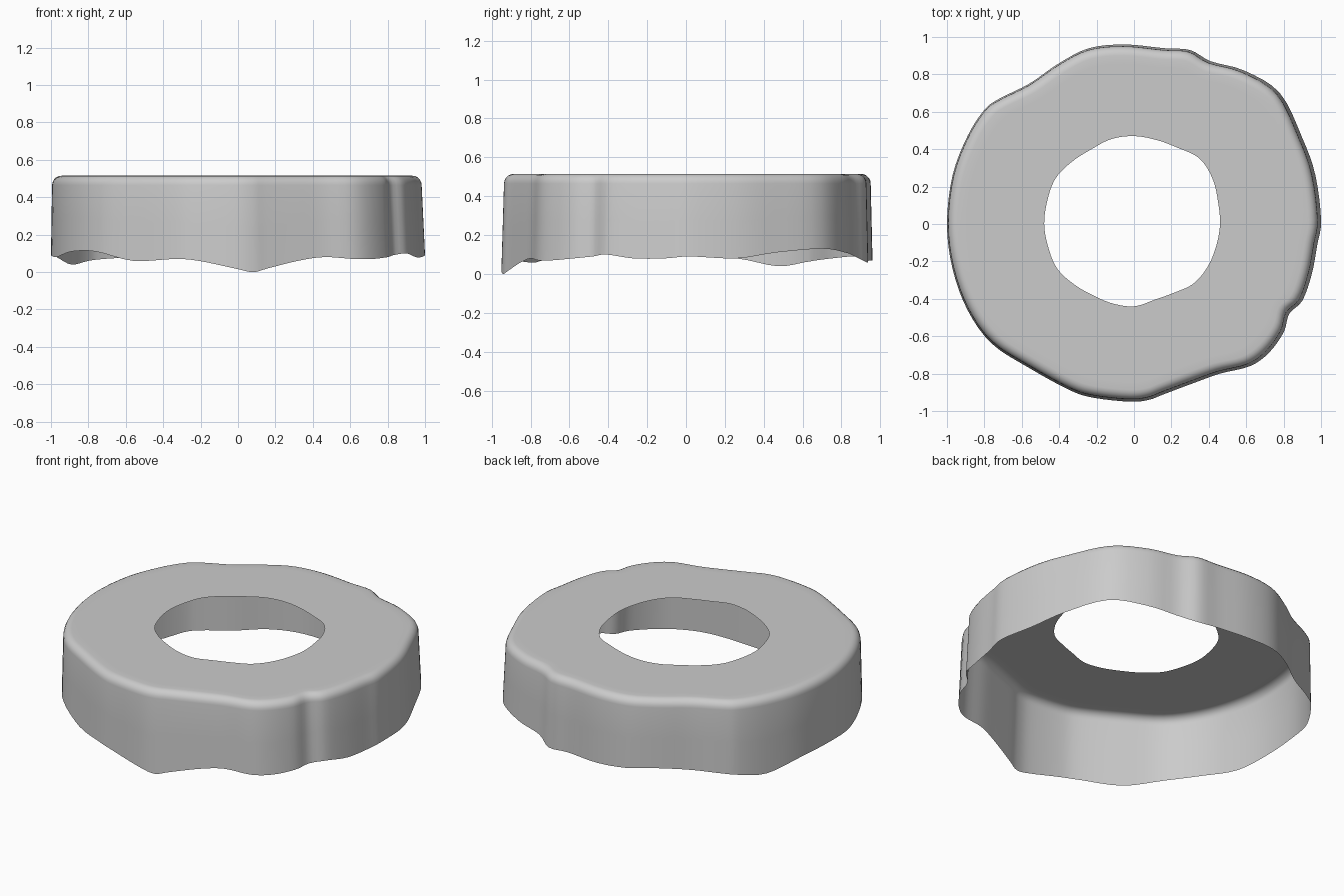
import bpy
import bmesh
import math
from mathutils import Vector

default_cube = bpy.data.objects.get("Cube")
if default_cube:
    bpy.data.objects.remove(default_cube, do_unlink=True)

TOP = 0.515
ROUNDING = 0.05
STEPS = 4

# Lower rim of the skirt, counter-clockwise: x, y, z in hundredths
RIM = [
    (100, 2, 9), (97, 26, 8), (90, 46, 11), (78, 70, 13), (59, 82, 11),
    (41, 87, 9), (30, 93, 6), (16, 94, 7), (-5, 96, 7), (-24, 94, 8),
    (-40, 86, 9), (-56, 75, 8), (-72, 67, 7), (-80, 61, 6), (-89, 47, 4),
    (-97, 26, 8), (-100, 0, 9), (-97, -24, 8), (-89, -46, 11),
    (-76, -64, 11), (-56, -77, 6), (-34, -89, 7), (-21, -93, 6),
    (-2, -95, 2), (8, -94, 0), (16, -91, 2), (32, -85, 6), (46, -80, 8),
    (62, -76, 7), (72, -69, 7), (80, -58, 8), (83, -48, 9), (90, -41, 10),
    (95, -27, 8), (98, -11, 8),
]
# Hole radius in hundredths at equal angles, starting from +x
HOLE = [46, 46.5, 48.5, 49.5, 47, 46.5, 47, 47, 46, 47, 48.5, 48,
        48, 47.5, 47.5, 45.5, 44, 44, 44, 42, 42.5, 45, 45.5, 45.5]


def spline(values, position):
    """Closed Catmull-Rom interpolation of numbers or vectors."""
    i = math.floor(position)
    t = position - i
    a, b, c, d = (values[(i + k) % len(values)] for k in (-1, 0, 1, 2))
    return 0.5 * (2 * b + (c - a) * t + (2 * a - 5 * b + 4 * c - d) * t ** 2
                  + (3 * b - a - 3 * c + d) * t ** 3)


def section(low):
    """One slice of the shell, from the lower rim to the hole edge."""
    wall = Vector((low.x * 0.988 - 0.006, low.y * 0.988 + 0.002, 0))
    outward = wall.normalized()
    points = [low]
    middle = low.lerp(wall, 0.5)
    middle.z = (low.z + TOP - ROUNDING) / 2
    points.append(middle)
    # Rounded shoulder
    for k in range(6):
        a = math.pi / 2 * k / 5
        p = wall - outward * ROUNDING * (1 - math.cos(a))
        p.z = TOP - ROUNDING * (1 - math.sin(a))
        points.append(p)
    # Flat top, ending at the hole
    angle = math.atan2(wall.y, wall.x) % math.tau
    edge = outward * spline(HOLE, angle / math.tau * len(HOLE)) / 100
    edge.z = TOP
    points.append(points[-1].lerp(edge, 0.1))
    points.append(edge)
    return points


# Open shell: skirt, shoulder and top in one surface
rim = [Vector(p) / 100 for p in RIM]
bm = bmesh.new()
columns = []
for n in range(len(rim) * STEPS):
    low = spline(rim, n / STEPS)
    low.z = max(low.z, 0)
    columns.append([bm.verts.new(p) for p in section(low)])
for left, right in zip(columns, columns[1:] + columns[:1]):
    for k in range(len(left) - 1):
        bm.faces.new((left[k], right[k], right[k + 1], left[k + 1]))

mesh = bpy.data.meshes.new("ring_cover")
bm.to_mesh(mesh)
bm.free()
cover = bpy.data.objects.new("ring_cover", mesh)
bpy.context.collection.objects.link(cover)

# Plain grey material
grey = bpy.data.materials.new("light_grey")
grey.use_nodes = True
colour = (0.6, 0.6, 0.6, 1)
grey.diffuse_color = colour
grey.node_tree.nodes["Principled BSDF"].inputs["Base Color"].default_value = colour
mesh.materials.append(grey)

bpy.context.view_layer.objects.active = cover
cover.select_set(True)
bpy.ops.object.shade_smooth_by_angle(angle=math.radians(40))
